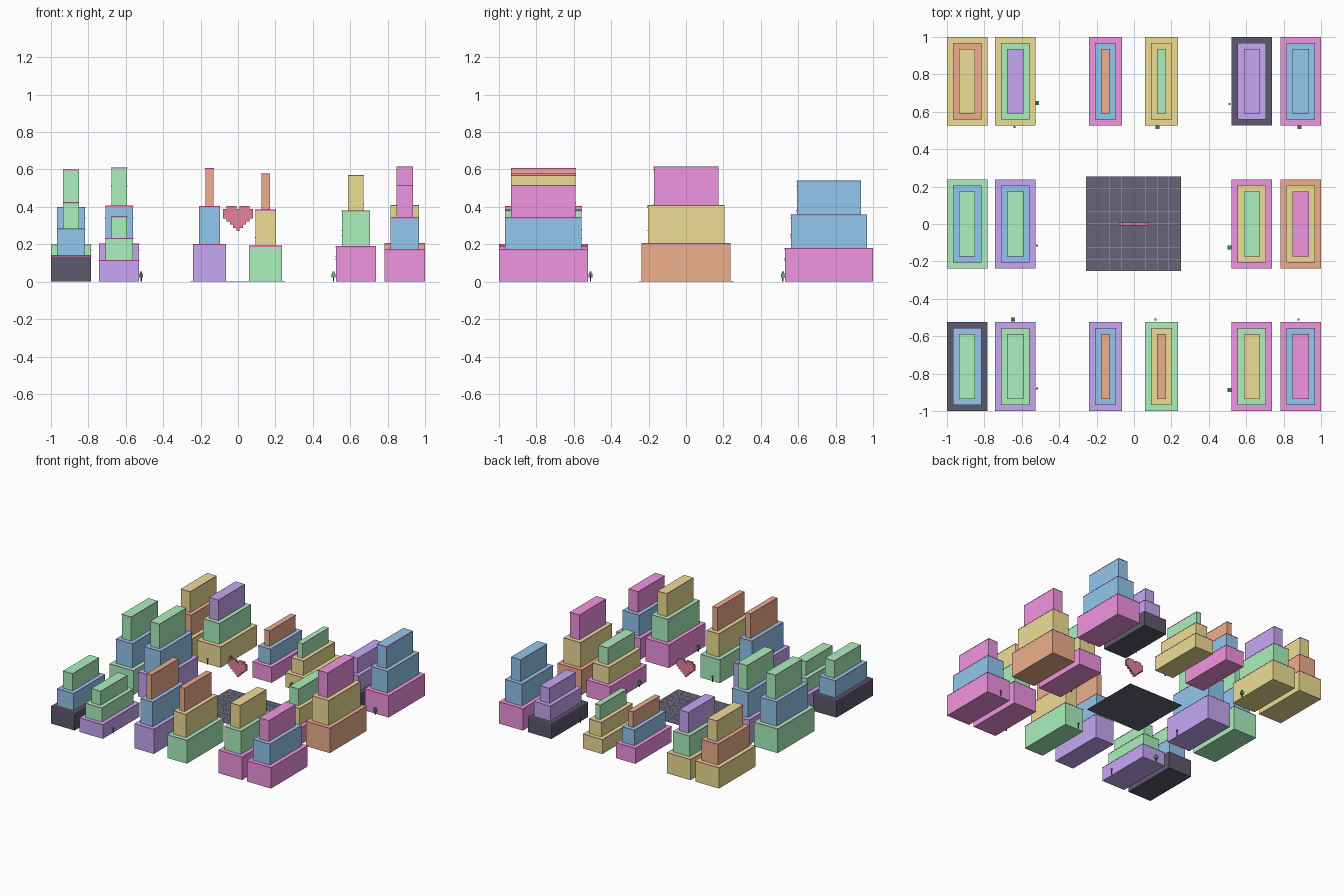
import bpy

if "Cube" in bpy.data.objects:
    bpy.data.objects.remove(bpy.data.objects["Cube"])

COL = {
    "magenta": (0.87, 0.30, 0.75), "blue": (0.29, 0.57, 0.86), "green": (0.40, 0.88, 0.50),
    "purple": (0.57, 0.39, 0.91), "yellow": (0.86, 0.73, 0.30), "orange": (0.86, 0.43, 0.26),
    "dark": (0.11, 0.10, 0.15), "pink": (0.85, 0.15, 0.60), "red": (0.80, 0.22, 0.32),
    "floor": (0.13, 0.13, 0.19), "line": (0.35, 0.37, 0.47), "trunk": (0.20, 0.12, 0.08),
    "leaf": (0.13, 0.42, 0.20),
}
MATS = {}
for k, c in COL.items():
    MATS[k] = bpy.data.materials.new(k)
    MATS[k].diffuse_color = (*c, 1)


def box_into(verts, faces, lo, hi):
    b = len(verts)
    verts += [(x, y, z) for x in (lo[0], hi[0]) for y in (lo[1], hi[1]) for z in (lo[2], hi[2])]
    quads = ((0, 1, 3, 2), (4, 6, 7, 5), (0, 4, 5, 1), (2, 3, 7, 6), (0, 2, 6, 4), (1, 5, 7, 3))
    faces += [tuple(b + i for i in q) for q in quads]


def boxes(name, items, mat):
    """One object made of several (lo, hi) boxes."""
    verts, faces = [], []
    for lo, hi in items:
        box_into(verts, faces, lo, hi)
    me = bpy.data.meshes.new(name)
    me.from_pydata(verts, [], faces)
    me.materials.append(MATS[mat])
    ob = bpy.data.objects.new(name, me)
    bpy.context.collection.objects.link(ob)
    return ob


def centred(x, y, z0, w, d, h):
    return (x - w / 2, y - d / 2, z0), (x + w / 2, y + d / 2, z0 + h)


# Stepped towers: three equal-height tiers with a neon band under each roof edge
X = {"a": (-1.0, -0.785), "b": (-0.742, -0.528), "c": (-0.24, -0.065),
     "d": (0.06, 0.235), "e": (0.523, 0.737), "f": (0.783, 1.0)}
Y = {"front": (-1.0, -0.525), "middle": (-0.237, 0.238), "back": (0.528, 1.0)}
TOWERS = [
    ("a", "front", 0.425, "dark blue green"), ("b", "front", 0.35, "purple green green"),
    ("c", "front", 0.608, "purple blue orange"), ("d", "front", 0.578, "green yellow orange"),
    ("e", "front", 0.57, "magenta green yellow"), ("f", "front", 0.517, "magenta blue magenta"),
    ("a", "middle", 0.60, "green blue green"), ("b", "middle", 0.61, "purple blue green"),
    ("e", "middle", 0.415, "magenta yellow green"), ("f", "middle", 0.617, "orange yellow magenta"),
    ("a", "back", 0.515, "yellow orange yellow"), ("b", "back", 0.515, "yellow green purple"),
    ("c", "back", 0.385, "magenta blue orange"), ("d", "back", 0.36, "yellow yellow green"),
    ("e", "back", 0.375, "dark purple purple"), ("f", "back", 0.54, "magenta blue blue"),
]
INSET = 0.0325
for col, row, height, colours in TOWERS:
    (x0, x1), (y0, y1), h = X[col], Y[row], height / 3
    bands = []
    for i, c in enumerate(colours.split()):
        s, e = INSET * i, 0.001
        boxes(f"tower_{row}_{col}_tier_{i + 1}",
              [((x0 + s, y0 + s, h * i), (x1 - s, y1 - s, h * (i + 1)))], c)
        bands.append(((x0 + s - e, y0 + s - e, h * (i + 1) - 0.006),
                      (x1 - s + e, y1 - s + e, h * (i + 1) - 0.0006)))
    boxes(f"tower_{row}_{col}_neon_bands", bands, "pink")

# Central plaza with grid lines and a gold edge
PX, PY, PS = -0.003, 0.002, 0.506
boxes("plaza", [centred(PX, PY, 0, PS, PS, 0.003)], "floor")
grid = []
for i in range(1, 8):
    t = (i / 8 - 0.5) * PS
    grid.append(centred(PX + t, PY, 0.0025, 0.002, PS, 0.0015))
    grid.append(centred(PX, PY + t, 0.0025, PS, 0.002, 0.0015))
boxes("plaza_grid", grid, "line")
boxes("plaza_gold_edge", [centred(PX - PS / 2, PY, 0, 0.003, PS, 0.004),
                          centred(PX, PY - PS / 2, 0, PS, 0.003, 0.004)], "yellow")

# Floating block heart
ROWS = [(1, 3), (5, 7)], [(0, 8)], [(0, 8)], [(0, 8)], [(1, 7)], [(2, 6)], [(3, 5)], [(4, 4)]
vw, vh = 0.0176, 0.0168
cells = []
for r, spans in enumerate(ROWS):
    for a, b in spans:
        for i in range(a, b + 1):
            cells.append(centred((i - 4) * vw, 0, 0.406 - (r + 1) * vh, vw, 0.017, vh))
boxes("heart", cells, "red")

# Small street trees
TREES = [(-0.518, 0.647), (0.126, 0.518), (0.885, 0.518),
         (0.511, -0.126), (-0.647, -0.511), (0.511, -0.888)]
boxes("tree_trunks", [centred(x, y, 0, 0.007, 0.007, 0.025) for x, y in TREES], "trunk")
boxes("tree_crowns", [centred(x, y, 0.022, 0.022, 0.022, 0.022) for x, y in TREES]
      + [centred(x, y, 0.044, 0.012, 0.012, 0.01) for x, y in TREES], "leaf")

# Street lamps
LAMPS = [(-0.64, 0.518), (0.511, 0.641), (-0.518, -0.115),
         (0.116, -0.511), (0.88, -0.511), (-0.518, -0.88)]
boxes("lamp_posts", [centred(x, y, 0, 0.005, 0.005, 0.04) for x, y in LAMPS], "dark")
boxes("lamp_heads", [centred(x, y, 0.038, 0.011, 0.011, 0.011) for x, y in LAMPS], "pink")

for m in bpy.data.materials:
    if m.users and not m.is_grease_pencil:
        m.use_nodes = True
        m.node_tree.nodes["Principled BSDF"].inputs["Base Color"].default_value = m.diffuse_color
